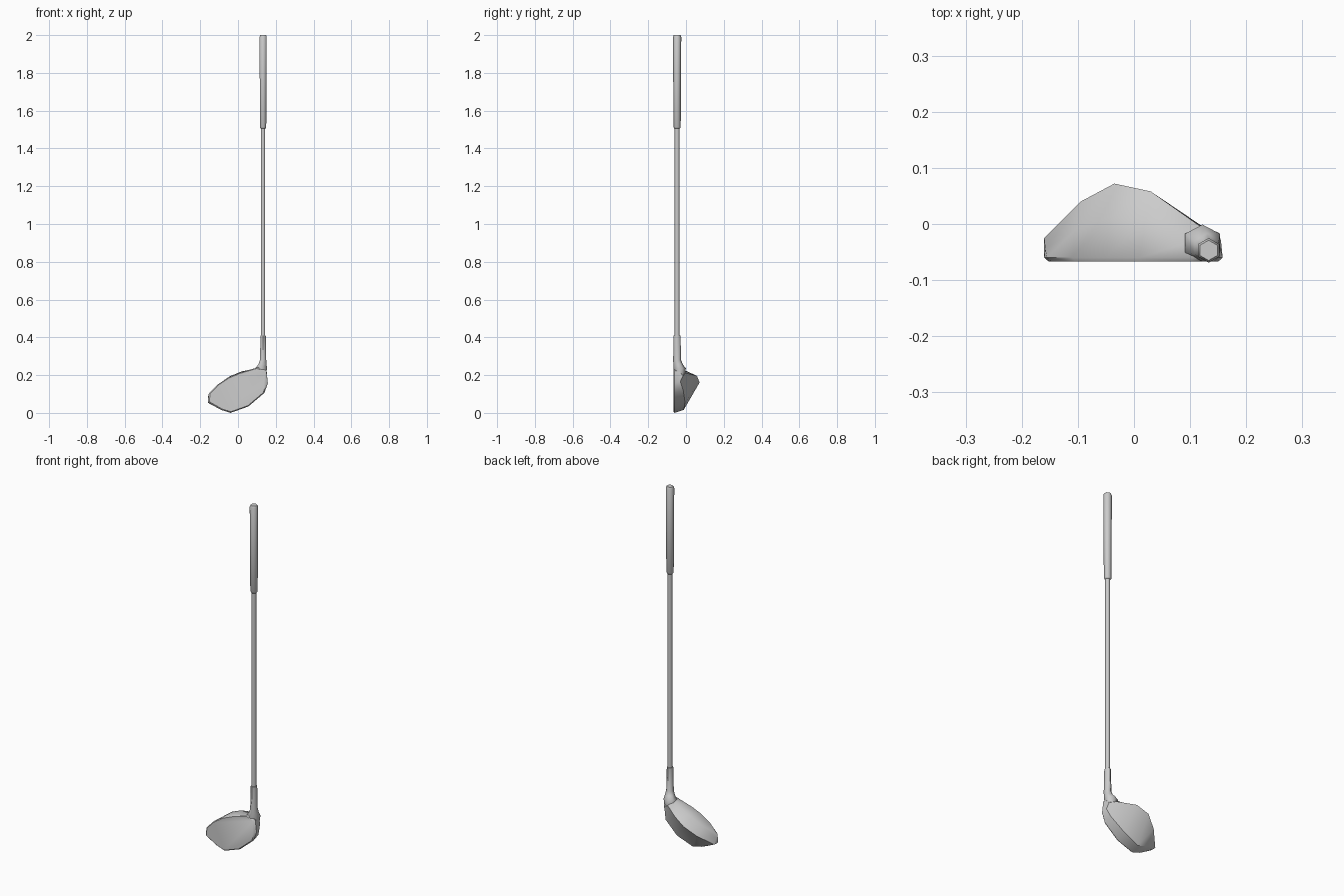
import bpy, bmesh, math
from mathutils import Vector

if "Cube" in bpy.data.objects:
    bpy.data.objects.remove(bpy.data.objects["Cube"])


def finish(name, bm, angle):
    bmesh.ops.recalc_face_normals(bm, faces=bm.faces)
    mesh = bpy.data.meshes.new(name)
    bm.to_mesh(mesh)
    bm.free()
    ob = bpy.data.objects.new(name, mesh)
    bpy.context.collection.objects.link(ob)
    bpy.ops.object.select_all(action='DESELECT')
    ob.select_set(True)
    bpy.context.view_layer.objects.active = ob
    bpy.ops.object.shade_smooth_by_angle(angle=math.radians(angle))
    return ob


def hex_tube(name, rings):
    """Six-sided tube through rings of (x, y, z, radius_x, radius_y)."""
    bm = bmesh.new()
    loops = []
    for x, y, z, rx, ry in rings:
        loops.append([bm.verts.new((x + rx * math.sin(k * math.pi / 3),
                                    y + ry * math.cos(k * math.pi / 3), z))
                      for k in range(6)])
    for a, b in zip(loops, loops[1:]):
        for k in range(6):
            n = (k + 1) % 6
            bm.faces.new((a[k], a[n], b[n], b[k]))
    bm.faces.new(loops[0])
    bm.faces.new(loops[-1])
    return finish(name, bm, 65)


X, Y = 0.133, -0.047

# Grip, shaft and flared hosel
hex_tube("grip", [(X, Y, z, r, r) for z, r in
                  ((1.505, 0.015), (1.512, 0.019), (1.99, 0.022), (2.0, 0.018))])
hex_tube("shaft", [(X, Y, z, 0.013, 0.013) for z in (0.38, 1.52)])
hex_tube("hosel", [(X, Y, 0.41, 0.016, 0.018),
                   (X, Y, 0.28, 0.019, 0.021),
                   (0.130, -0.042, 0.257, 0.025, 0.025),
                   (0.122, -0.034, 0.236, 0.036, 0.033),
                   (0.120, -0.034, 0.200, 0.034, 0.028)])

# Head: rows run toe to heel; face top, crown, back rim, sole, face bottom
F = -0.06
rows = [
    [(-.155, F, .105), (-.11, F, .152), (-.05, F, .192), (.01, F, .217), (.105, F, .245), (.15, F, .228)],
    [(-.158, -.045, .09), (-.105, -.01, .15), (-.045, .01, .197), (.02, .005, .224), (.108, -.03, .24), (.152, -.035, .222)],
    [(-.16, -.025, .06), (-.095, .04, .115), (-.035, .072, .165), (.03, .058, .20), (.115, -.002, .215), (.15, -.015, .20)],
    [(-.16, -.04, .058), (-.092, -.01, .035), (-.035, -.012, .02), (.06, -.005, .06), (.138, -.015, .125), (.155, -.03, .17)],
    [(-.16, F, .06), (-.09, F, .02), (-.04, F, .004), (.055, F, .038), (.14, F, .11), (.158, F, .16)],
]
bm = bmesh.new()
grid = [[bm.verts.new(p) for p in row] for row in rows]
for a, b in zip(grid, grid[1:]):
    for k in range(5):
        bm.faces.new((a[k], a[k + 1], b[k + 1], b[k]))
for k in (0, 5):
    bm.faces.new([row[k] for row in grid])

# Bevelled striking face
rim = grid[0] + grid[-1][::-1]
centre = sum((v.co for v in rim), Vector()) / len(rim)
front = []
for v in rim:
    p = centre + (v.co - centre) * 0.95
    front.append(bm.verts.new((p.x, -0.067, p.z)))
for k in range(len(rim)):
    n = (k + 1) % len(rim)
    bm.faces.new((rim[k], rim[n], front[n], front[k]))
bm.faces.new(front)
low = min(v.co.z for v in bm.verts)
for v in bm.verts:
    v.co.z -= low
finish("club_head", bm, 42)
